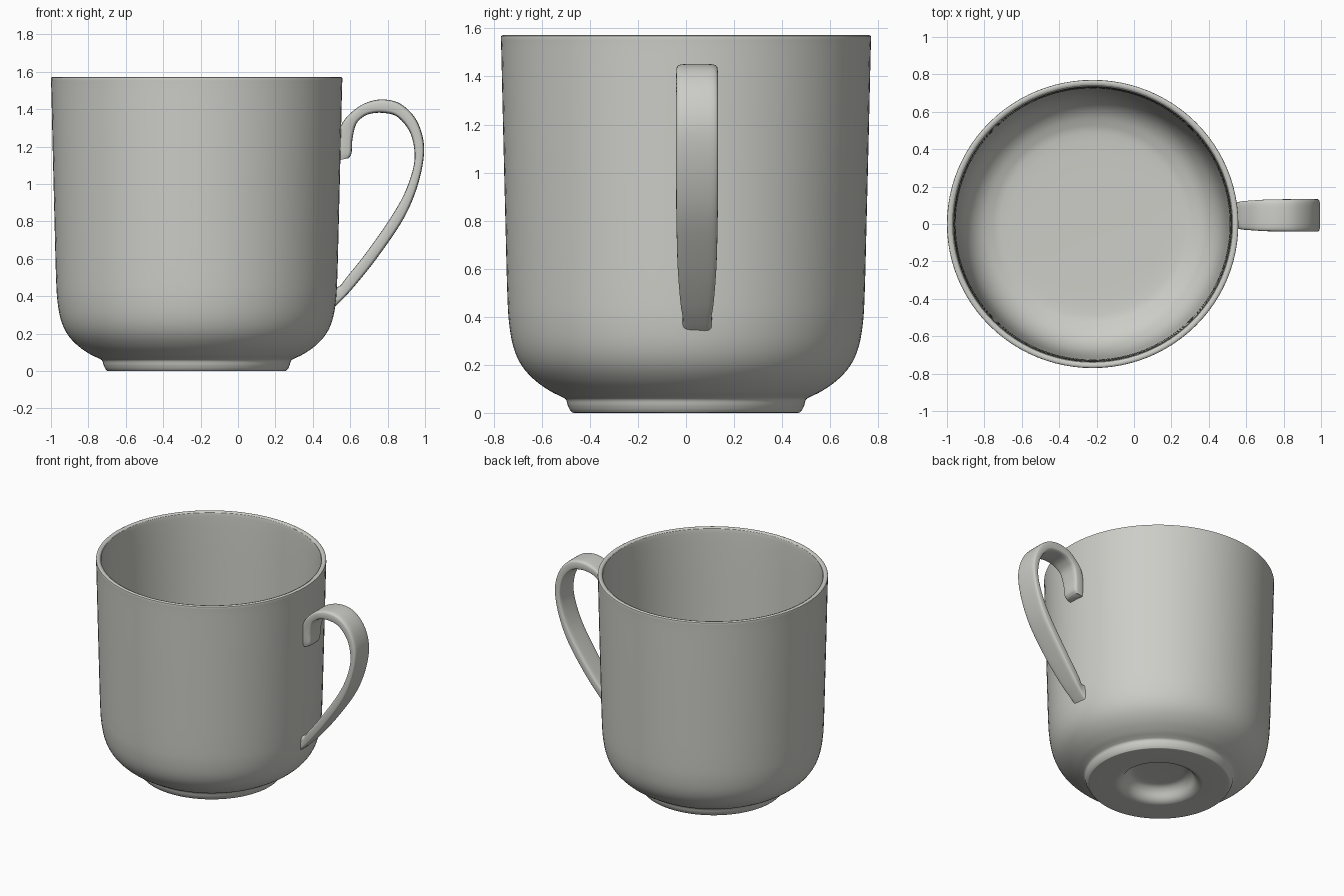
import bpy, bmesh, math
from mathutils import Vector

cube = bpy.data.objects.get("Cube")
if cube:
    bpy.data.objects.remove(cube, do_unlink=True)

glaze = bpy.data.materials.new("grey_glaze")
glaze.use_nodes = True
GREY = (0.61, 0.61, 0.575, 1)
glaze.diffuse_color = GREY
bsdf = glaze.node_tree.nodes["Principled BSDF"]
bsdf.inputs["Base Color"].default_value = GREY
bsdf.inputs["Roughness"].default_value = 0.5


def spline(points, steps):
    """Smooth curve through points of any dimension."""
    pts = [Vector(p) for p in points]
    pts = [2 * pts[0] - pts[1]] + pts + [2 * pts[-1] - pts[-2]]
    out = []
    for a, b, c, d in zip(pts, pts[1:], pts[2:], pts[3:]):
        for i in range(steps):
            t = i / steps
            out.append(0.5 * (2 * b + (c - a) * t + (2 * a - 5 * b + 4 * c - d) * t ** 2
                              + (3 * b - a - 3 * c + d) * t ** 3))
    return out + [pts[-2]]


def loft(name, rings):
    """Skin closed rings of equal length and cap both ends."""
    bm = bmesh.new()
    loops = [[bm.verts.new(p) for p in ring] for ring in rings]
    for a, b in zip(loops, loops[1:]):
        n = len(a)
        for i in range(n):
            j = (i + 1) % n
            bm.faces.new((a[i], a[j], b[j], b[i]))
    bm.faces.new(loops[0])
    bm.faces.new(loops[-1])
    bmesh.ops.recalc_face_normals(bm, faces=bm.faces)
    mesh = bpy.data.meshes.new(name)
    bm.to_mesh(mesh)
    bm.free()
    mesh.materials.append(glaze)
    obj = bpy.data.objects.new(name, mesh)
    bpy.context.collection.objects.link(obj)
    bpy.ops.object.select_all(action="DESELECT")
    obj.select_set(True)
    bpy.context.view_layer.objects.active = obj
    bpy.ops.object.shade_smooth_by_angle(angle=math.radians(45))
    return obj


# Cup wall: (radius, height) from the recess under the foot, up and back inside
underside = [(0.1, 0.1), (0.18, 0.095), (0.22, 0.07), (0.25, 0.025), (0.28, 0.004),
             (0.32, 0), (0.46, 0), (0.483, 0.006), (0.497, 0.03), (0.505, 0.055),
             (0.525, 0.068)]
outside = [(0.57, 0.09), (0.635, 0.135), (0.69, 0.195), (0.725, 0.27), (0.744, 0.37),
           (0.752, 0.5), (0.76, 0.8), (0.77, 1.2), (0.777, 1.5), (0.779, 1.56)]
rim = [(0.775, 1.57), (0.763, 1.573), (0.748, 1.565), (0.742, 1.54)]
inside = [(0.735, 1.3), (0.726, 0.8), (0.716, 0.5), (0.7, 0.36), (0.67, 0.27),
          (0.62, 0.205), (0.55, 0.165), (0.45, 0.145), (0.1, 0.14)]
CENTRE_X, SIDES = -0.221, 96
angles = [math.tau * i / SIDES for i in range(SIDES)]
loft("cup_body", [[(CENTRE_X + r * math.cos(a), 0.989 * r * math.sin(a), z) for a in angles]
                  for r, z in spline(underside + outside + rim + inside, 4)])

# Handle: (outer x, outer z, inner x, inner z, half width) along the loop
stations = [
    (0.53, 1.125, 0.592, 1.138, 0.058), (0.53, 1.17, 0.607, 1.165, 0.065),
    (0.535, 1.26, 0.612, 1.24, 0.07), (0.56, 1.33, 0.63, 1.315, 0.076),
    (0.615, 1.39, 0.66, 1.352, 0.08), (0.68, 1.432, 0.705, 1.375, 0.084),
    (0.77, 1.452, 0.775, 1.38, 0.086), (0.866, 1.43, 0.85, 1.36, 0.087),
    (0.947, 1.353, 0.915, 1.285, 0.087), (0.99, 1.24, 0.942, 1.19, 0.087),
    (0.99, 1.12, 0.938, 1.09, 0.087), (0.95, 0.96, 0.89, 0.95, 0.087),
    (0.877, 0.8, 0.81, 0.81, 0.086), (0.74, 0.6, 0.68, 0.625, 0.081),
    (0.62, 0.45, 0.58, 0.5, 0.07), (0.55, 0.375, 0.545, 0.455, 0.06),
    (0.508, 0.335, 0.508, 0.45, 0.062)]


def power(v, e=0.4):
    return math.copysign(abs(v) ** e, v)


HANDLE_Y = 0.046
section = [(power(math.cos(math.tau * i / 32)), power(math.sin(math.tau * i / 32)))
           for i in range(32)]
rings = []
for ox, oz, ix, iz, w in spline(stations, 6):
    mx, mz, hx, hz = (ox + ix) / 2, (oz + iz) / 2, (ox - ix) / 2, (oz - iz) / 2
    rings.append([(mx + hx * v, HANDLE_Y + w * u, mz + hz * v) for u, v in section])
loft("handle", rings)
